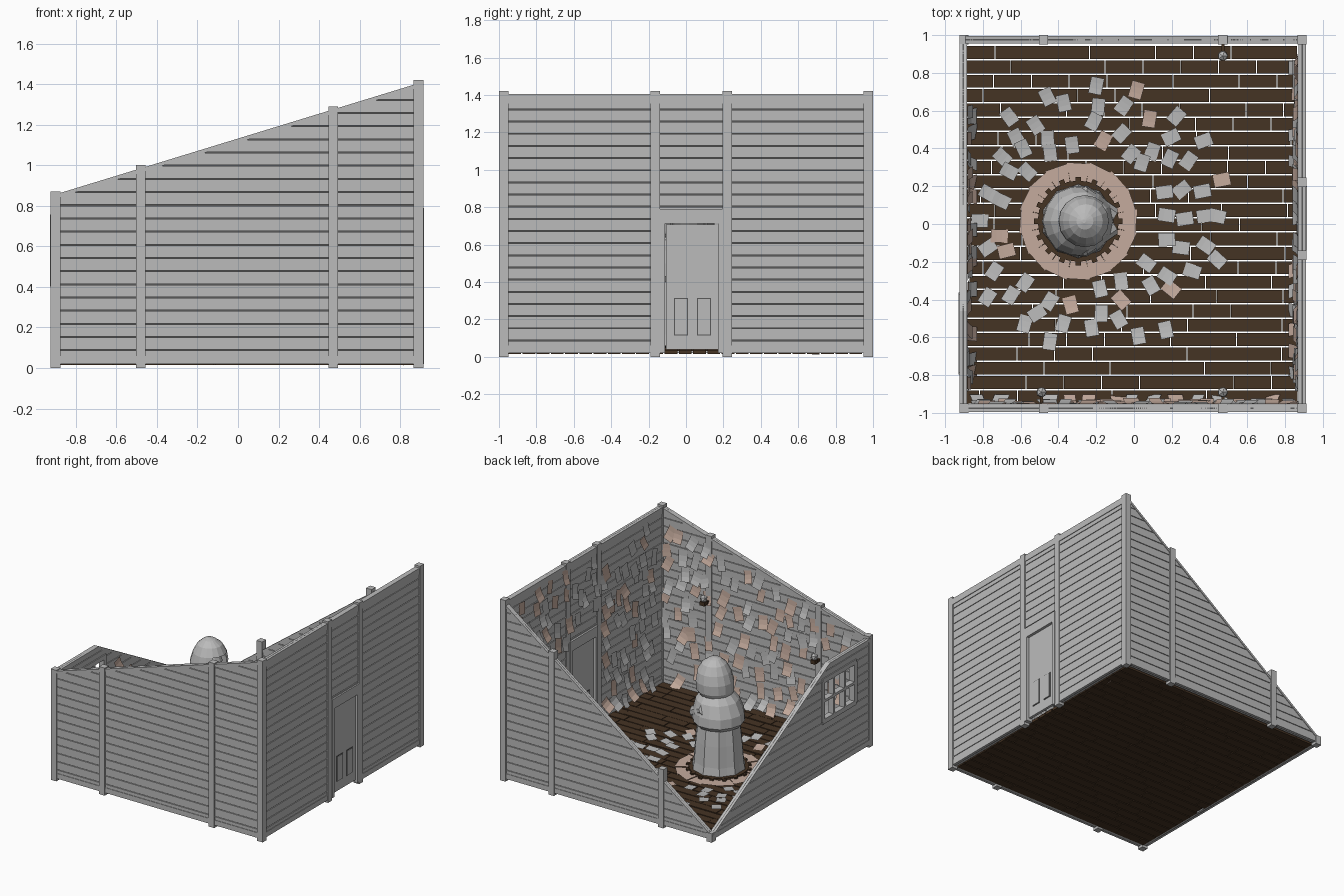
import bpy, bmesh, math, random
from mathutils import Matrix, Vector

random.seed(7)
if "Cube" in bpy.data.objects:
    bpy.data.objects.remove(bpy.data.objects["Cube"])


def material(name, rgb):
    m = bpy.data.materials.new(name)
    m.use_nodes = True
    m.diffuse_color = (*rgb, 1)
    m.node_tree.nodes["Principled BSDF"].inputs["Base Color"].default_value = (*rgb, 1)
    return m


GREY, BROWN, BEIGE, DARK = range(4)
MATS = [material("pale_grey", (.5, .5, .5)), material("dark_brown_wood", (.06, .033, .017)),
        material("beige_paper", (.56, .41, .34)), material("shadow_grey", (.1, .1, .1))]


def finish(bm, name, normals=True):
    if normals:
        bmesh.ops.recalc_face_normals(bm, faces=bm.faces)
    me = bpy.data.meshes.new(name)
    bm.to_mesh(me)
    bm.free()
    for m in MATS:
        me.materials.append(m)
    ob = bpy.data.objects.new(name, me)
    bpy.context.collection.objects.link(ob)
    return ob


def box(bm, x0, x1, y0, y1, z0, z1, mat=GREY):
    prism(bm, [(x0, z0), (x1, z0), (x1, z1), (x0, z1)], "x", y0, y1, mat)


def prism(bm, poly, axis, d0, d1, mat=GREY):
    """Extrude an outline (u, z) along the axis across u."""
    def place(u, z, d):
        return (u, d, z) if axis == "x" else (d, u, z)
    rings = [[bm.verts.new(place(u, z, d)) for u, z in poly] for d in (d0, d1)]
    n = len(poly)
    faces = [rings[0], rings[1][::-1]]
    faces += [[rings[0][i], rings[1][i], rings[1][(i + 1) % n], rings[0][(i + 1) % n]] for i in range(n)]
    for f in faces:
        bm.faces.new(f).material_index = mat


def clip(poly, a, b, c):
    """Keep the part of a convex outline where a*u + b*z <= c."""
    out = []
    for p, q in zip(poly, poly[1:] + poly[:1]):
        dp, dq = a * p[0] + b * p[1] - c, a * q[0] + b * q[1] - c
        if dp <= 0:
            out.append(p)
        if dp * dq < 0:
            t = dp / (dp - dq)
            out.append((p[0] + t * (q[0] - p[0]), p[1] + t * (q[1] - p[1])))
    return out


def clip_rect(poly, u0, u1, z0, z1):
    for a, b, c in ((-1, 0, -u0), (1, 0, u1), (0, -1, -z0), (0, 1, z1)):
        poly = clip(poly, a, b, c) if poly else poly
    return poly


def wall(name, axis, d, tops, rects, rail):
    """Plank wall under a top line, split in rectangles around openings."""
    outline = [(tops[0][0], .02), (tops[-1][0], .02)] + tops[::-1]
    bm = bmesh.new()
    for u0, u1, z0, z1 in rects:
        core = clip_rect(outline, u0, u1, z0, z1)
        prism(bm, core, axis, d - .004, d + .004, DARK)
        for k in range(22):
            z = .025 + .065 * k
            plank = clip_rect(core, u0, u1, z, z + .06)
            if len(plank) > 2:
                prism(bm, plank, axis, d - .015, d + .015)
        if z0 < .1:
            prism(bm, [(u0, .02), (u1, .02), (u1, .06), (u0, .06)], axis, d - .019, d + .019)
    for (u0, z0), (u1, z1) in zip(tops, tops[1:]):
        prism(bm, [(u0, z0 - rail), (u1, z1 - rail), (u1, z1), (u0, z0)], axis, d - .02, d + .02)
    finish(bm, name)


FRONT = [(-.92, .85), (.91, 1.41)]
BACK = [(-.92, .05), (.91, 1.41)]
LEFT = [(-.99, .85), (-.46, .85), (.99, .05)]
SIDE = [(-.99, 1.405), (.99, 1.405)]
wall("front_wall", "x", -.975, FRONT, [(-.92, .91, 0, 2)], .02)
wall("back_wall", "x", .975, BACK, [(-.92, .91, 0, 2)], .02)
wall("door_wall", "y", .89, SIDE, [(-.99, -.165, 0, 2), (-.165, .22, .76, 2), (.22, .99, 0, 2)], .05)
wall("window_wall", "y", -.905, LEFT, [(-.99, -.78, 0, 2), (-.78, -.38, 0, .42),
                                      (-.78, -.38, .74, 2), (-.38, .99, 0, 2)], .02)

# Posts
bm = bmesh.new()
for x, y, h in [(-.9, -.975, .87), (-.48, -.975, 1), (.47, -.975, 1.29), (.89, -.975, 1.42),
                (-.9, .975, .07), (-.48, .975, .46), (.47, .975, 1.125), (.89, .975, 1.42),
                (.89, -.165, 1.42), (.89, .22, 1.42)]:
    box(bm, x - .024, x + .024, y - .025, y + .025, 0, h)
finish(bm, "posts")

# Door with frame, two low panels and a handle
bm = bmesh.new()
box(bm, .88, .9, -.108, .17, .04, .708)
for y0, y1, z0, z1 in [(-.14, -.112, .02, .73), (.172, .2, .02, .73), (-.14, .2, .712, .79)]:
    box(bm, .86, .917, y0, y1, z0, z1)
for y in (-.026, .096):
    for s in (1, -1):
        for grow, depth, mat in ((.005, .003, DARK), (0, .006, GREY)):
            x = .89 + s * .01
            box(bm, min(x, x + s * depth), max(x, x + s * depth), y - .032 - grow, y + .032 + grow,
                .12 - grow, .31 + grow, mat)
finish(bm, "door")

# Window frame and glazing bars
bm = bmesh.new()
for z in (.42, .58, .74):
    w = .01 if z == .58 else .018
    box(bm, -.928, -.882, -.79, -.37, z - w, z + w)
for k in range(4):
    y = -.78 + .4 * k / 3
    w = .018 if k in (0, 3) else .01
    box(bm, -.928, -.882, y - w, y + w, .42, .74)
finish(bm, "window_frame")

# Floorboards with open gaps, joints staggered row by row
bm = bmesh.new()
rows, pitch = 25, 1.9 / 25
for r in range(rows):
    y = -.95 + r * pitch
    x = -.885 - random.uniform(0, .4)
    while x < .87:
        end = x + random.choice((.2, .35, .5))
        a, b = max(x, -.885), min(end, .87)
        if b - a > .02:
            box(bm, a, b - .005, y, y + pitch - .008, .015, .035 + random.uniform(0, .004), BROWN)
        x = end
finish(bm, "floorboards")


# Paper sheets, slightly curled
def sheet(bm, matrix, w, h, curl, mat):
    rows = []
    for i in range(4):
        t = i / 3
        rows.append([bm.verts.new(matrix @ Vector((s * w / 2, h * (.5 - t), curl * t * t))) for s in (-1, 1)])
    for p, q in zip(rows, rows[1:]):
        bm.faces.new((p[0], q[0], q[1], p[1])).material_index = mat


def height_at(tops, u):
    for (u0, z0), (u1, z1) in zip(tops, tops[1:]):
        if u0 <= u <= u1:
            return z0 + (z1 - z0) * (u - u0) / (u1 - u0)
    return 0


def wall_papers(name, axis, d, inward, tops, holes):
    bm = bmesh.new()
    normal = Vector((0, inward, 0)) if axis == "x" else Vector((inward, 0, 0))
    up = Vector((0, 0, 1))
    side = up.cross(normal)
    basis = Matrix((side, up, normal)).transposed().to_4x4()
    for i in range(15):
        for j in range(11):
            u = -.82 + 1.64 * i / 14 + random.uniform(-.04, .04)
            z = .1 + .122 * j + random.uniform(-.04, .04)
            blocked = any(a - .05 < u < b + .05 and c - .06 < z < e + .06 for a, b, c, e in holes)
            if z > height_at(tops, u) - .08 or blocked or random.random() < .12:
                continue
            spot = (u, d, z) if axis == "x" else (d, u, z)
            turn = Matrix.Rotation(random.uniform(-.4, .4), 4, "Z")
            curl = .05 if j == 0 else random.uniform(.005, .03)
            sheet(bm, Matrix.Translation(spot) @ basis @ turn, random.uniform(.06, .085),
                  random.uniform(.09, .12), curl, BEIGE if random.random() < .42 else GREY)
    finish(bm, name, False)


wall_papers("front_wall_papers", "x", -.952, 1, FRONT, [])
wall_papers("door_wall_papers", "y", .867, -1, SIDE, [(-.14, .2, 0, .79)])
wall_papers("window_wall_papers", "y", -.882, 1, LEFT, [(-.78, -.38, .4, .76)])

SX, SY = -.295, .015
bm = bmesh.new()
for radius, count in ((.39, 17), (.49, 21), (.59, 24), (.69, 20)):
    for k in range(count):
        a = math.tau * (k + random.uniform(-.25, .25)) / count
        r = radius + random.uniform(-.03, .03)
        x, y = -.22 + r * math.cos(a), .04 + r * math.sin(a)
        if math.hypot(x - SX, y - SY) < .37 or x < -.83 or random.random() < .08:
            continue
        m = Matrix.Translation((x, y, .043 + random.uniform(0, .008)))
        m = m @ Matrix.Rotation(a + math.pi / 2 + random.uniform(-.5, .5), 4, "Z")
        sheet(bm, m, .07, .09, .008, BEIGE if random.random() < .08 else GREY)
finish(bm, "floor_papers", False)

# Ring of overlapping sheets and dark studs around the plinth
bm = bmesh.new()
for k in range(16):
    a = math.tau * k / 16
    m = Matrix.Translation((SX, SY, .045 + .004 * (k % 2))) @ Matrix.Rotation(a, 4, "Z")
    pts = [m @ Vector((r * math.cos(t), r * math.sin(t), 0))
           for r, t in ((.2, -.19), (.31, -.2), (.318, .2), (.2, .19))]
    bm.faces.new([bm.verts.new(p) for p in pts]).material_index = BEIGE
    before = set(bm.verts)
    box(bm, .2, .235, -.014, .014, 0, .012, BROWN)
    bmesh.ops.transform(bm, matrix=m, verts=[v for v in bm.verts if v not in before])
finish(bm, "paper_ring", False)


def lathe(name, profile, sides, folds=0, mat=GREY, opening=False):
    """Turned form; each ring is (radius, z, shift toward the door)."""
    bm = bmesh.new()
    rings = []
    for r, z, shift in profile:
        ring = []
        for k in range(sides):
            a = math.tau * k / sides
            rr = r * (1 + folds * (k % 2 * 2 - 1))
            ring.append(bm.verts.new((SX + shift + rr * math.cos(a), SY + rr * math.sin(a), z)))
        rings.append(ring)
    for p, q in zip(rings, rings[1:]):
        for k in range(sides):
            n = (k + 1) % sides
            bm.faces.new((p[k], p[n], q[n], q[k])).material_index = mat
    bm.faces.new(rings[0][::-1]).material_index = mat
    bm.faces.new(rings[-1]).material_index = mat
    if opening:
        front = [f for f in bm.faces if f.normal.length >= 0 and f.calc_center_median().x > SX + .115
                 and f.calc_center_median().z < .8]
        bmesh.ops.delete(bm, geom=front, context="FACES")
    return finish(bm, name)


# Hooded statue on a plinth
lathe("plinth", [(.215, .03, 0), (.215, .06, 0)], 24, mat=BROWN)
lathe("robe", [(.19, .06, 0), (.18, .12, 0), (.168, .28, 0), (.155, .4, 0), (.165, .5, 0), (.1, .62, 0)], 20, .03)
lathe("cape", [(.165, .4, 0), (.19, .43, 0), (.185, .5, 0), (.155, .59, .01), (.1, .66, .02)], 14, .015)
hood = lathe("hood", [(.115, .62, .02), (.136, .66, .03), (.138, .73, .035), (.122, .8, .04),
                      (.09, .86, .04), (.045, .895, .035), (.01, .905, .03)], 16, opening=True)
solid = hood.modifiers.new("thickness", "SOLIDIFY")
solid.thickness = .012
lathe("face", [(.05, .62, .03), (.085, .68, .04), (.09, .74, .04), (.06, .81, .04), (.02, .84, .03)], 12)
bm = bmesh.new()
for s in (-1, 1):
    start, end = Vector((SX + .02, SY + s * .15, .55)), Vector((SX + .17, SY + s * .03, .45))
    axis = end - start
    m = Matrix.Translation((start + end) / 2) @ axis.to_track_quat("Z", "Y").to_matrix().to_4x4()
    bmesh.ops.create_cone(bm, cap_ends=True, segments=10, radius1=.04, radius2=.055,
                          depth=axis.length, matrix=m)
finish(bm, "sleeves")

# Wall lamps on three posts
for name, x, y, z in (("front_lamp_a", .47, -.89, .8), ("front_lamp_b", -.49, -.89, .6), ("back_lamp", .47, .89, .8)):
    bm = bmesh.new()
    s = 1 if y > 0 else -1
    box(bm, x - .008, x + .008, min(y, s * .95), max(y, s * .95), z - .035, z - .015, BROWN)
    box(bm, x - .02, x + .02, y - .02, y + .02, z - .03, z, BROWN)
    bmesh.ops.create_icosphere(bm, subdivisions=1, radius=.03, matrix=Matrix.Translation((x, y, z + .02)))
    finish(bm, name)
